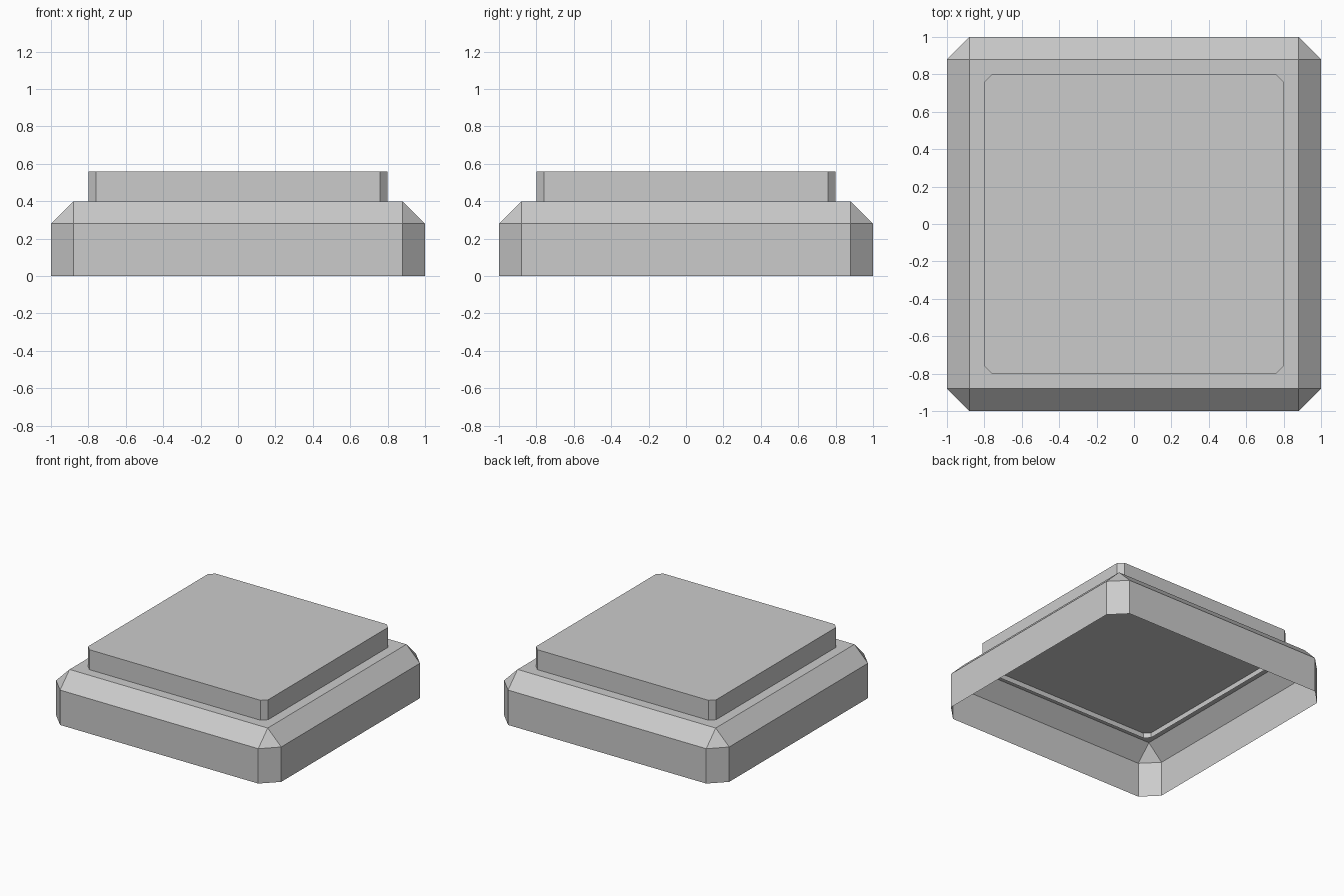
import bpy, bmesh

if "Cube" in bpy.data.objects:
    bpy.data.objects.remove(bpy.data.objects["Cube"])


def ring(bm, half, cut, z):
    """Square outline with its corners cut off; a zero cut gives a plain square."""
    h, c = half, half - cut
    pts = [(c, -h), (h, -c), (h, c), (c, h), (-c, h), (-h, c), (-h, -c), (-c, -h)]
    return [bm.verts.new((x, y, z)) for x, y in pts]


def open_shell(name, sections):
    """Skin stacked outlines, cap the top and leave the underside open."""
    bm = bmesh.new()
    rings = [ring(bm, *s) for s in sections]
    for low, high in zip(rings, rings[1:]):
        for i in range(8):
            j = (i + 1) % 8
            bm.faces.new((low[i], low[j], high[j], high[i]))
    bm.faces.new(rings[-1])
    # collapse the doubled corners where the outline becomes a plain square
    bmesh.ops.remove_doubles(bm, verts=bm.verts, dist=1e-5)
    mesh = bpy.data.meshes.new(name)
    bm.to_mesh(mesh)
    bm.free()
    obj = bpy.data.objects.new(name, mesh)
    bpy.context.collection.objects.link(obj)
    return obj


# Base: cut corners and a sloped top edge (half width, corner cut, height)
open_shell("base", [(1.0, 0.12, 0.0), (1.0, 0.12, 0.28), (0.88, 0.0, 0.4)])

# Raised plate, sunk slightly through the top of the base
open_shell("top_plate", [(0.8, 0.04, 0.36), (0.8, 0.04, 0.56)])
